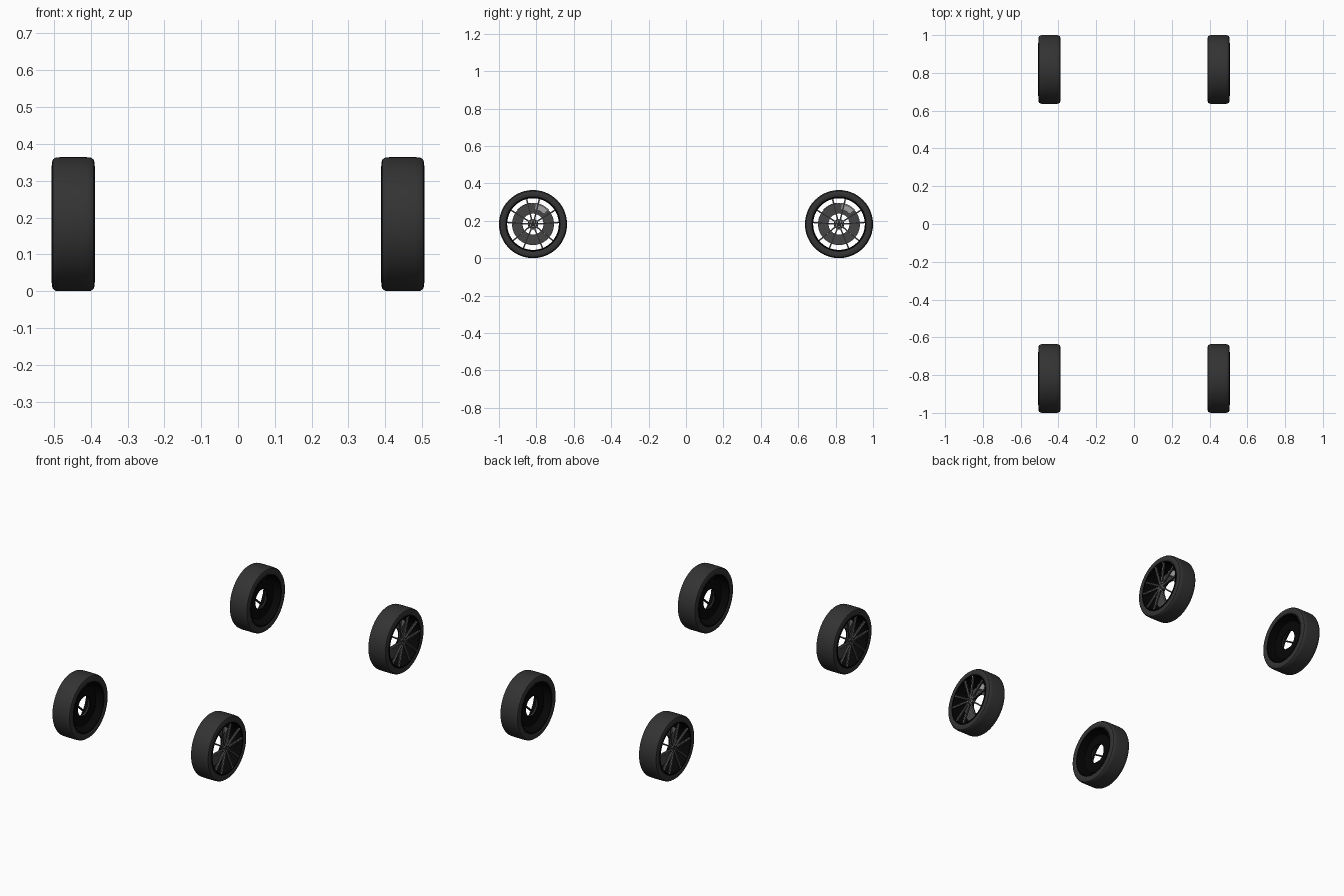
import bpy, bmesh, math
from mathutils import Matrix, Vector

if "Cube" in bpy.data.objects:
    bpy.data.objects.remove(bpy.data.objects["Cube"])

def mat(name, v):
    m = bpy.data.materials.new(name)
    m.diffuse_color = (v, v, v, 1)
    m.use_nodes = True
    m.node_tree.nodes["Principled BSDF"].inputs["Base Color"].default_value = m.diffuse_color
    return m

RUBBER = mat("rubber", 0.033)
BLACK = mat("black metal", 0.002)
DARK = mat("dark spoke", 0.02)
STEEL = mat("brake steel", 0.06)
SILVER = mat("silver", 0.6)
GREY = mat("caliper grey", 0.35)
R = 0.182

def finish(bm, name, m):
    bmesh.ops.remove_doubles(bm, verts=bm.verts, dist=1e-6)
    bmesh.ops.recalc_face_normals(bm, faces=bm.faces)
    me = bpy.data.meshes.new(name)
    bm.to_mesh(me)
    bm.free()
    me.materials.append(m)
    ob = bpy.data.objects.new(name, me)
    bpy.context.collection.objects.link(ob)
    bpy.ops.object.select_all(action='DESELECT')
    ob.select_set(True)
    bpy.context.view_layer.objects.active = ob
    bpy.ops.object.shade_smooth_by_angle(angle=math.radians(35))
    return ob

def lathe(name, prof, m, steps=64, a0=0.0, sweep=2 * math.pi):
    """Closed profile of (x, radius) points turned about the axle."""
    bm = bmesh.new()
    vs = [bm.verts.new((x, r * math.cos(a0), r * math.sin(a0))) for x, r in prof]
    n = len(vs)
    es = [bm.edges.new((vs[i], vs[(i + 1) % n])) for i in range(n)]
    full = sweep > 6.28
    caps = [] if full else [bm.faces.new(vs)]
    bmesh.ops.spin(bm, geom=vs + es + caps, cent=(0, 0, 0), axis=(1, 0, 0),
                   angle=sweep, steps=steps)
    return finish(bm, name, m)

def bars(name, segs, m):
    """Box bars between two (x, y, z) points, with width and depth."""
    bm = bmesh.new()
    for a, b, w, d in segs:
        a, b = Vector(a), Vector(b)
        u = (b - a).normalized()
        side = u.cross(Vector((1, 0, 0))).normalized()
        dep = side.cross(u)
        mx = Matrix((u * (b - a).length, side * w, dep * d)).transposed().to_4x4()
        bmesh.ops.create_cube(bm, size=1, matrix=Matrix.Translation((a + b) / 2) @ mx)
    return finish(bm, name, m)

def polar(x, r, a):
    return (x, r * math.cos(a), r * math.sin(a))

parts = []
# tyre
half = [(0.050, 0.140), (0.0555, 0.146), (0.0585, 0.157), (0.0580, 0.168),
        (0.055, 0.176), (0.048, 0.1808), (0.035, R)]
prof = half + [(-x, r) for x, r in reversed(half)]
parts.append(lathe("tyre", prof, RUBBER, 72))
# rim barrel with lips
parts.append(lathe("rim_barrel", [(0.0575, 0.138), (0.0595, 0.141), (0.0585, 0.145), (0.05, 0.147),
                                  (-0.05, 0.147), (-0.056, 0.146), (-0.056, 0.138)], BLACK, 72))
# brake disc, steel face outside and black back plate inside
parts.append(lathe("brake_disc", [(-0.018, 0.056), (-0.012, 0.056), (-0.012, 0.112), (-0.018, 0.112)], STEEL, 48))
parts.append(lathe("brake_back_plate", [(-0.026, 0.056), (-0.018, 0.056), (-0.018, 0.112), (-0.026, 0.112)], BLACK, 48))
# caliper gripping the disc
parts.append(lathe("caliper", [(-0.017, 0.078), (0.004, 0.078), (0.004, 0.108), (-0.002, 0.114),
                               (-0.017, 0.114)], GREY, 10, math.radians(42), math.radians(42)))
# hub
parts.append(lathe("hub", [(0.030, 0.0), (0.050, 0.0), (0.050, 0.016), (0.046, 0.026), (0.030, 0.028)], DARK, 32))
# five twin spokes, with thin silver edge lines
spokes, trims = [], []
for i in range(5):
    base = math.radians(90 + 72 * i)
    for s in (-1, 1):
        a, b = base + s * 0.30, base + s * 0.25
        p, q = Vector(polar(0.043, 0.020, a)), Vector(polar(0.051, 0.141, b))
        spokes.append((p, q, 0.007, 0.012))
        t = Vector((0, -math.sin(b), math.cos(b))) * 0.0029
        up = Vector((0.0062, 0, 0))
        for k in (-1, 1):
            trims.append((p + t * k + up, q + t * k + up, 0.0022, 0.0014))
parts.append(bars("spokes", spokes, DARK))
parts.append(bars("spoke_trim", trims, SILVER))
# wheel bolts
parts.append(bars("wheel_bolts", [(polar(0.047, 0.011, a), polar(0.047, 0.016, a), 0.005, 0.010)
                                  for a in [math.radians(54 + 72 * i) for i in range(5)]], SILVER))

# place the wheel at four corners; left wheels are turned half round
for sx, side in ((1, "right"), (-1, "left")):
    for sy, end in ((-1, "front"), (1, "rear")):
        pos = Matrix.Translation((sx * 0.4475, sy * (1 - R), R))
        turn = Matrix.Rotation(0 if sx > 0 else math.pi, 4, 'Z')
        for p in parts:
            ob = bpy.data.objects.new(f"{end}_{side}_{p.name}", p.data)
            ob.matrix_world = pos @ turn
            bpy.context.collection.objects.link(ob)
for p in parts:
    bpy.data.objects.remove(p)
